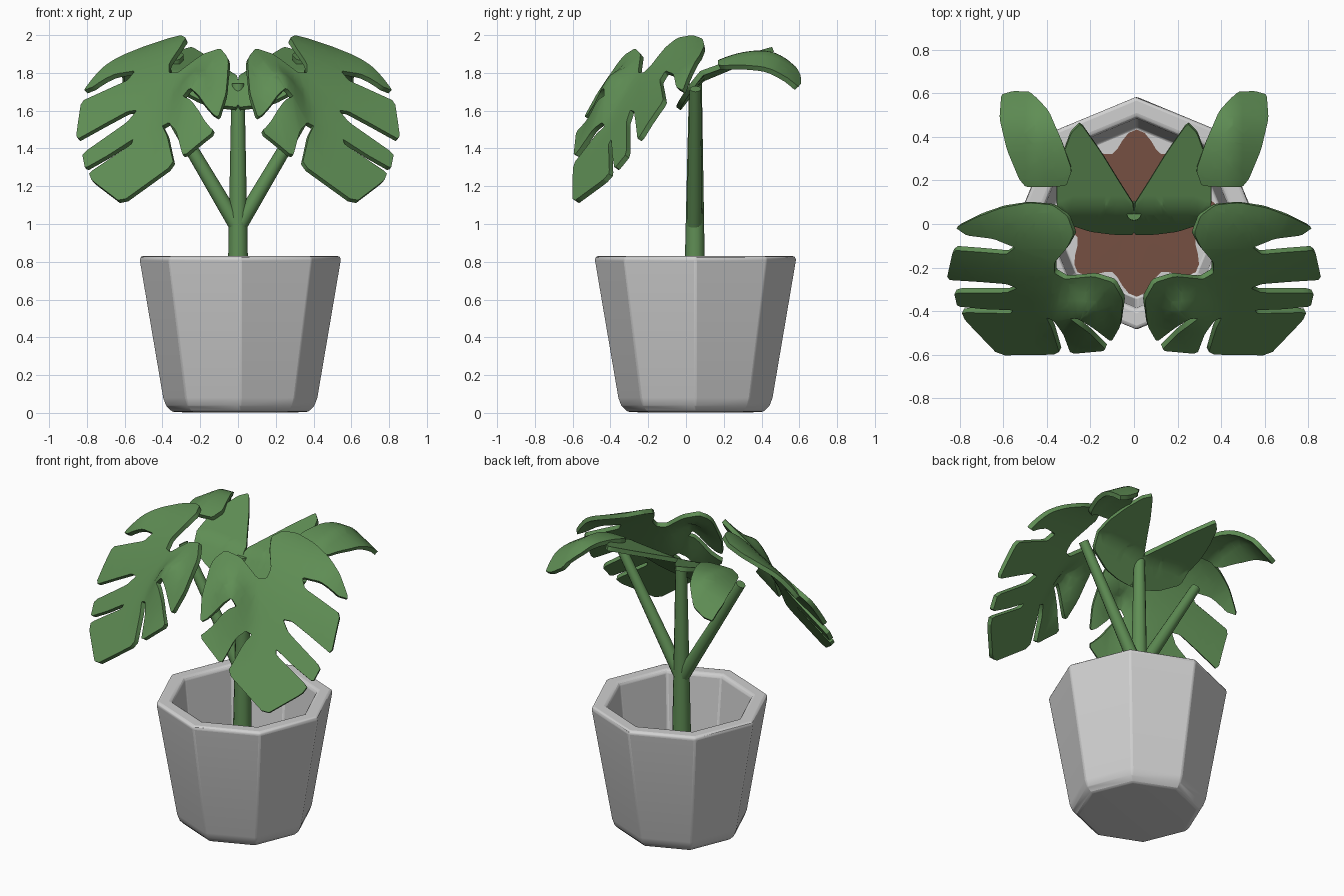
import bpy, bmesh, math
from mathutils import Vector

if "Cube" in bpy.data.objects:
    bpy.data.objects.remove(bpy.data.objects["Cube"])


def material(name, rgb):
    m = bpy.data.materials.new(name)
    m.diffuse_color = (*rgb, 1)
    m.use_nodes = True
    m.node_tree.nodes["Principled BSDF"].inputs["Base Color"].default_value = m.diffuse_color
    return m


LEAF = material("leaf_green", (0.115, 0.27, 0.09))
STONE = material("pale_grey", (0.63, 0.63, 0.63))
EARTH = material("soil_brown", (0.18, 0.08, 0.055))


def finish(name, bm, mat, angle=40):
    me = bpy.data.meshes.new(name)
    bm.to_mesh(me)
    bm.free()
    ob = bpy.data.objects.new(name, me)
    bpy.context.collection.objects.link(ob)
    me.materials.append(mat)
    bpy.ops.object.select_all(action='DESELECT')
    ob.select_set(True)
    bpy.context.view_layer.objects.active = ob
    bpy.ops.object.shade_smooth_by_angle(angle=math.radians(angle))
    return ob


def mirror(ob):
    ob.modifiers.new("mirror", 'MIRROR').use_mirror_merge = False


def lathe(name, profile, sides, centre, mat):
    bm = bmesh.new()
    rings = []
    for r, z in profile:
        rings.append([bm.verts.new((centre[0] + r * math.cos(2 * math.pi * i / sides),
                                    centre[1] + r * math.sin(2 * math.pi * i / sides), z))
                      for i in range(sides)])
    for a, b in zip(rings, rings[1:]):
        for i in range(sides):
            j = (i + 1) % sides
            bm.faces.new((a[i], a[j], b[j], b[i]))
    bm.faces.new(rings[0][::-1])
    bm.faces.new(rings[-1])
    return finish(name, bm, mat, 30)


def rod(name, p0, p1, r0, r1):
    p0, p1 = Vector(p0), Vector(p1)
    bm = bmesh.new()
    bmesh.ops.create_cone(bm, cap_ends=True, segments=12, radius1=r0, radius2=r1,
                          depth=(p1 - p0).length)
    bm.transform((p1 - p0).to_track_quat('Z', 'Y').to_matrix().to_4x4())
    bmesh.ops.translate(bm, verts=bm.verts, vec=(p0 + p1) / 2)
    return finish(name, bm, LEAF)


def leaf(name, outline, height, thick=0.028):
    """Flat outline seen from above, gridded, then lifted onto a curved surface."""
    pts = [Vector(p) for p in outline]
    soft = []
    for i, p in enumerate(pts):          # trim the corners
        soft += [p.lerp(pts[i - 1], 0.1), p.lerp(pts[(i + 1) % len(pts)], 0.1)]
    bm = bmesh.new()
    f = bm.faces.new([bm.verts.new((p.x, p.y, 0)) for p in soft])
    f.normal_update()
    if f.normal.z < 0:
        f.normal_flip()
    bmesh.ops.triangulate(bm, faces=bm.faces[:])
    for axis in (Vector((1, 0, 0)), Vector((0, 1, 0))):
        for k in range(-16, 26):
            bmesh.ops.bisect_plane(bm, geom=bm.verts[:] + bm.edges[:] + bm.faces[:],
                                   dist=1e-5, plane_co=axis * (k * 0.04 + 0.012), plane_no=axis)
    for v in bm.verts:
        v.co.z = height(v.co.x, v.co.y)
    bm.normal_update()
    ob = finish(name, bm, LEAF, 45)
    s = ob.modifiers.new("thickness", 'SOLIDIFY')
    s.thickness, s.offset = thick, 0
    mirror(ob)
    # keep smoothing after the thickness
    bpy.ops.object.convert(target='MESH')
    bpy.ops.object.shade_smooth_by_angle(angle=math.radians(50))
    return ob


# Eight-sided pot, open at the top
C = (0.012, 0.05)
pot = lathe("pot", [(0.30, 0.003), (0.36, 0.006), (0.395, 0.04), (0.41, 0.08), (0.535, 0.815),
                    (0.525, 0.83), (0.45, 0.83), (0.435, 0.815), (0.395, 0.42)], 8, C, STONE)
b = pot.modifiers.new("soft_edges", 'BEVEL')
b.width, b.segments, b.limit_method, b.angle_limit = 0.015, 2, 'ANGLE', math.radians(35)

# Soil plate that reaches into the pot's corners
bm = bmesh.new()
rim = []
for i in range(64):
    a = 2 * math.pi * i / 64
    r = 0.338 + 0.045 * math.cos(8 * a)
    rim.append(bm.verts.new((C[0] + r * math.cos(a), C[1] + r * math.sin(a), 0.424)))
hub = bm.verts.new((C[0], C[1], 0.427))
for i in range(64):
    bm.faces.new((hub, rim[i], rim[(i + 1) % 64]))
finish("soil", bm, EARTH)

# Stems
rod("main_stem", (0, 0.045, 0.42), (0, 0.05, 1.745), 0.06, 0.034)
mirror(rod("side_stem", (0.0, 0.045, 0.98), (0.435, 0.05, 1.715), 0.042, 0.030))


# Split front leaves
def front_height(x, y):
    t = max(0, y + 0.25)
    slope = -0.7 + 0.9 * min(max(y + 0.3, 0), 0.4)
    z = 1.12 + slope * (x - 0.6) + 1.4 * (y + 0.59) - 1.59 * t * t
    if y > -0.1:                         # outer lobe droops
        z -= 2 * max(0, x - 0.65) ** 2
    # fullness beside the middle of the inner lobes
    return z + 0.12 * math.exp(-((x - 0.24) / 0.10) ** 2 - ((y + 0.41) / 0.09) ** 2)


leaf("front_leaf", [
    (.37, .09), (.48, .10), (.60, .08), (.71, .04), (.81, -.01), (.76, -.045), (.64, -.06),
    (.54, -.10), (.58, -.13), (.69, -.12), (.825, -.11), (.855, -.245), (.70, -.255), (.58, -.265),
    (.53, -.285), (.58, -.305), (.82, -.305), (.805, -.368), (.68, -.38), (.55, -.385),
    (.56, -.40), (.785, -.395), (.77, -.43), (.615, -.592), (.335, -.588), (.37, -.47),
    (.395, -.42), (.36, -.435), (.32, -.49), (.285, -.585), (.12, -.57), (.20, -.49),
    (.285, -.425), (.25, -.425), (.18, -.47), (.10, -.53), (.06, -.46), (.045, -.34),
    (.09, -.26), (.18, -.232), (.31, -.245), (.36, -.215), (.36, -.17), (.30, -.10),
    (.27, -.04), (.30, .04)], front_height)

# Inner back leaves, steep at the main stem then rising gently outwards
leaf("inner_back_leaf", [
    (0, .09), (.07, .20), (.15, .33), (.245, .465), (.29, .42), (.33, .31), (.355, .20),
    (.355, .09), (.335, .02), (.20, -.025), (.10, -.038), (0, -.04)],
    lambda x, y: 1.765 + 0.09 * x + (1.3 if y < 0.08 else 0.36) * (y - 0.08))

# Outer back leaves, drooping at the tip
leaf("outer_back_leaf", [
    (.31, .18), (.285, .25), (.33, .38), (.39, .51), (.47, .597), (.55, .60), (.603, .585),
    (.61, .48), (.575, .34), (.52, .21), (.49, .175), (.40, .175)],
    lambda x, y: 1.905 - (2.8 if y > 0.4 else 1.0) * (y - 0.4) ** 2 - 0.6 * max(0, x - 0.45))
